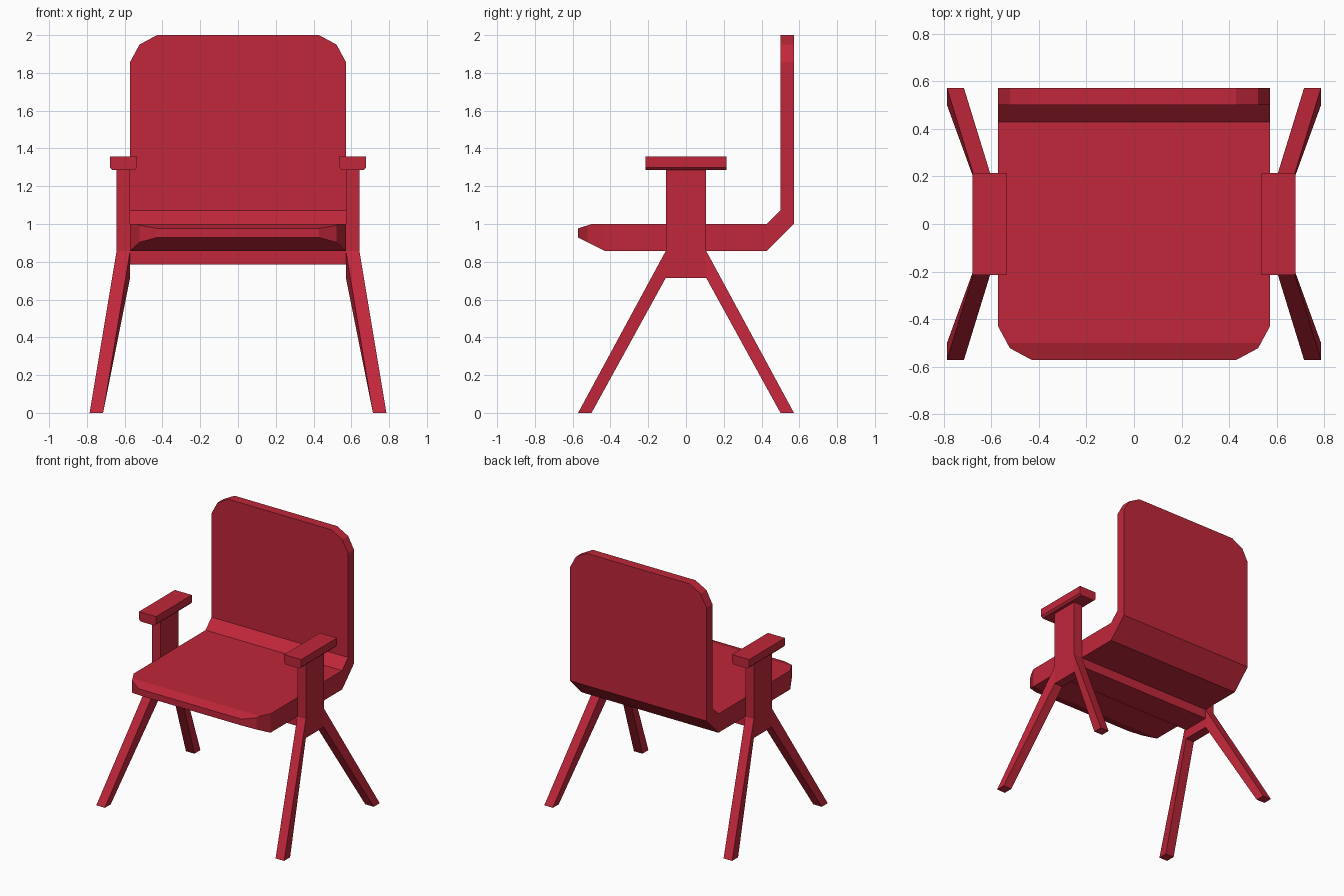
import bpy, bmesh
from mathutils import Vector

if "Cube" in bpy.data.objects:
    bpy.data.objects.remove(bpy.data.objects["Cube"])

U = 1 / 14  # design grid unit

red = bpy.data.materials.new("crimson red")
red.diffuse_color = (0.53, 0.02, 0.042, 1)
red.use_nodes = True
red.node_tree.nodes["Principled BSDF"].inputs["Base Color"].default_value = red.diffuse_color


def loft(name, ring_a, ring_b, mirror=(False, False), cuts=()):
    """Closed solid between two matching rings, trimmed by (point, normal) planes."""
    bm = bmesh.new()
    a = [bm.verts.new(Vector(p) * U) for p in ring_a]
    b = [bm.verts.new(Vector(p) * U) for p in ring_b]
    n = len(a)
    bm.faces.new(a)
    bm.faces.new(b[::-1])
    for i in range(n):
        j = (i + 1) % n
        bm.faces.new((a[i], b[i], b[j], a[j]))
    for co, no in cuts:
        bmesh.ops.bisect_plane(bm, geom=bm.verts[:] + bm.edges[:] + bm.faces[:], dist=1e-5,
                               plane_co=Vector(co) * U, plane_no=Vector(no), clear_outer=True)
        bmesh.ops.holes_fill(bm, edges=[e for e in bm.edges if e.is_boundary], sides=0)
    bmesh.ops.recalc_face_normals(bm, faces=bm.faces[:])
    mesh = bpy.data.meshes.new(name)
    bm.to_mesh(mesh)
    bm.free()
    mesh.materials.append(red)
    obj = bpy.data.objects.new(name, mesh)
    bpy.context.collection.objects.link(obj)
    if any(mirror):
        mod = obj.modifiers.new("mirror", 'MIRROR')
        mod.use_axis = (mirror[0], mirror[1], False)
        mod.use_mirror_merge = False
    return obj


def rect(x0, x1, y0, y1, z):
    return [(x0, y0, z), (x1, y0, z), (x1, y1, z), (x0, y1, z)]


# Seat and backrest: one bent profile across the width, with clipped corners
profile = [(-6, 12), (6, 12), (8, 14), (8, 28), (7, 28), (7, 15),
           (6, 14), (-7, 14), (-8, 13.67), (-8, 13)]
cuts = []
for s in (-1, 1):
    cuts += [((8 * s, -6, 0), (1.3 * s, -0.7, 0)), ((6 * s, -8, 0), (0.7 * s, -1.3, 0)),
             ((8 * s, 0, 26), (1.3 * s, 0, 0.7)), ((6 * s, 0, 28), (0.7 * s, 0, 1.3))]
loft("seat_and_back", [(-8, y, z) for y, z in profile], [(8, y, z) for y, z in profile], cuts=cuts)

# Crossbar under the seat
loft("crossbar", rect(-8, 8, -1.5, 1.5, 11), rect(-8, 8, -1.5, 1.5, 12))

# Upright posts at both sides
loft("side_posts", rect(8, 9, -1.5, 1.5, 10), rect(8, 9, -1.5, 1.5, 18), mirror=(True, False))

# Armrest pads with clipped lower edges
pad = [(7.5, 19), (9.5, 19), (9.5, 18.2), (9.3, 18), (7.7, 18), (7.5, 18.2)]
loft("armrests", [(x, -3, z) for x, z in pad], [(x, 3, z) for x, z in pad], mirror=(True, False))

# Four splayed legs growing from the post sides
loft("legs", rect(10, 11, 7, 8, 0),
     [(8, 1.5, 10), (9, 1.5, 10), (9, 1.5, 12), (8, 1.5, 12)], mirror=(True, True))
